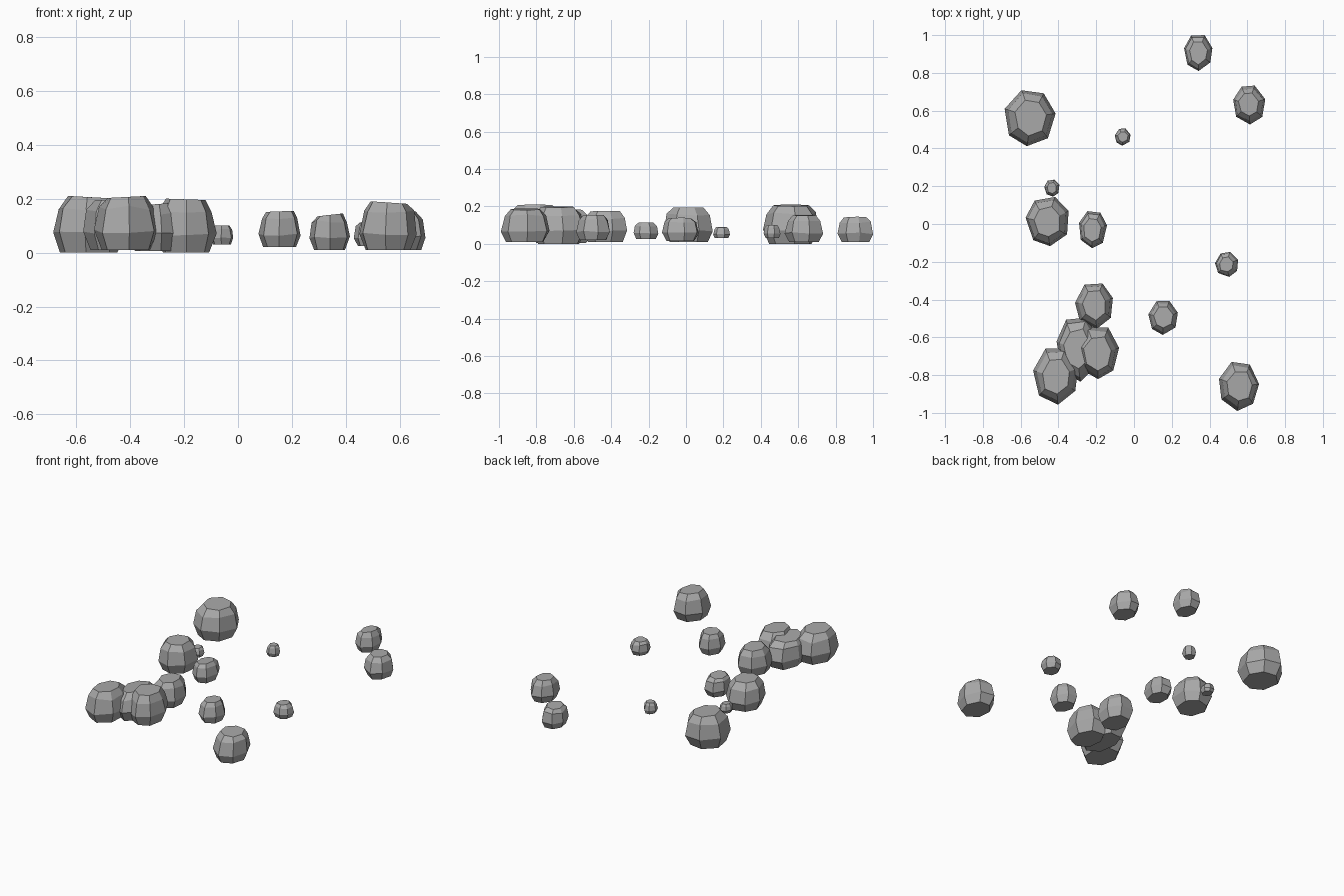
import bpy, bmesh, random
from math import sin, cos, pi, radians
from mathutils import Vector

if "Cube" in bpy.data.objects:
    bpy.data.objects.remove(bpy.data.objects["Cube"])

random.seed(4)
SIDES = 7

stone = bpy.data.materials.new("stone_grey")
stone.use_nodes = True
grey = (0.4, 0.4, 0.4, 1)
stone.diffuse_color = grey
stone.node_tree.nodes["Principled BSDF"].inputs["Base Color"].default_value = grey

# Ring profile from base to crown: height fraction, radius fraction
PROFILE = [(0, 0.78), (0.34, 1), (0.78, 0.86), (1, 0.62)]

# Rocks: centre x, y, half width, half depth, bottom, top, yaw in degrees
ROCKS = {
    "boulder_back_right": (-0.55, 0.56, 0.135, 0.148, 0.00, 0.21, -4),
    "rock_back_left": (0.34, 0.905, 0.075, 0.095, 0.01, 0.145, 3),
    "rock_side_left": (0.61, 0.63, 0.085, 0.103, 0.01, 0.155, 3),
    "pebble_back": (-0.06, 0.46, 0.042, 0.045, 0.03, 0.10, 0),
    "pebble_right": (-0.435, 0.19, 0.04, 0.045, 0.03, 0.09, 5),
    "boulder_right": (-0.46, 0.013, 0.114, 0.13, 0.01, 0.195, 8),
    "rock_middle": (-0.217, -0.03, 0.074, 0.098, 0.015, 0.14, -5),
    "pebble_left": (0.49, -0.214, 0.061, 0.066, 0.025, 0.115, 8),
    "rock_front": (0.154, -0.497, 0.078, 0.09, 0.02, 0.155, 0),
    "cluster_rock_back": (-0.212, -0.435, 0.10, 0.12, 0.01, 0.175, 4),
    "cluster_rock_inner": (-0.30, -0.665, 0.11, 0.17, 0.005, 0.185, 5),
    "cluster_rock_left": (-0.193, -0.683, 0.114, 0.138, 0.00, 0.20, -2),
    "cluster_rock_front": (-0.415, -0.807, 0.119, 0.15, 0.01, 0.21, 4),
    "boulder_front_left": (0.556, -0.86, 0.106, 0.13, 0.01, 0.19, -6),
}


def fit(value, values):
    """Map a value into -1..1 over the range of the values."""
    low, high = min(values), max(values)
    return 2 * (value - low) / (high - low) - 1


def make_rock(name, cx, cy, half_w, half_d, bottom, top, yaw):
    # Irregular seven-sided outline with its point to the front
    outline = []
    for i in range(SIDES):
        a = -pi / 2 + 2 * pi * i / SIDES + radians(yaw) + random.uniform(-0.07, 0.07)
        outline.append(Vector((cos(a), sin(a))))
    xs, ys = [p.x for p in outline], [p.y for p in outline]
    outline = [Vector((fit(p.x, xs), fit(p.y, ys))) for p in outline]

    # Stack the rings, with a slight lean and chipped corners
    bm = bmesh.new()
    rings = []
    lean = Vector((random.uniform(-0.05, 0.05), random.uniform(-0.05, 0.05)))
    tilt = random.uniform(-0.04, 0.04)
    for k, (height, radius) in enumerate(PROFILE):
        ring = []
        for p in outline:
            chip = 0 if k == 1 else random.uniform(-0.04, 0.04)
            q = p * (radius + chip) + lean * max(0, height - 0.34)
            h = height
            if k == 1 or k == 2:
                h += random.uniform(-0.04, 0.04)
            if k == 3:
                h += tilt * p.x - abs(tilt)
            ring.append(bm.verts.new((cx + half_w * q.x, cy + half_d * q.y,
                                      bottom + (top - bottom) * h)))
        rings.append(ring)

    # Flat base, flat crown and side facets
    bm.faces.new(rings[0][::-1])
    bm.faces.new(rings[-1])
    for lower, upper in zip(rings, rings[1:]):
        for i in range(SIDES):
            j = (i + 1) % SIDES
            bm.faces.new((lower[i], lower[j], upper[j], upper[i]))
    bmesh.ops.recalc_face_normals(bm, faces=bm.faces)

    mesh = bpy.data.meshes.new(name)
    bm.to_mesh(mesh)
    bm.free()
    mesh.materials.append(stone)
    bpy.context.collection.objects.link(bpy.data.objects.new(name, mesh))


for rock_name, spec in ROCKS.items():
    make_rock(rock_name, *spec)
